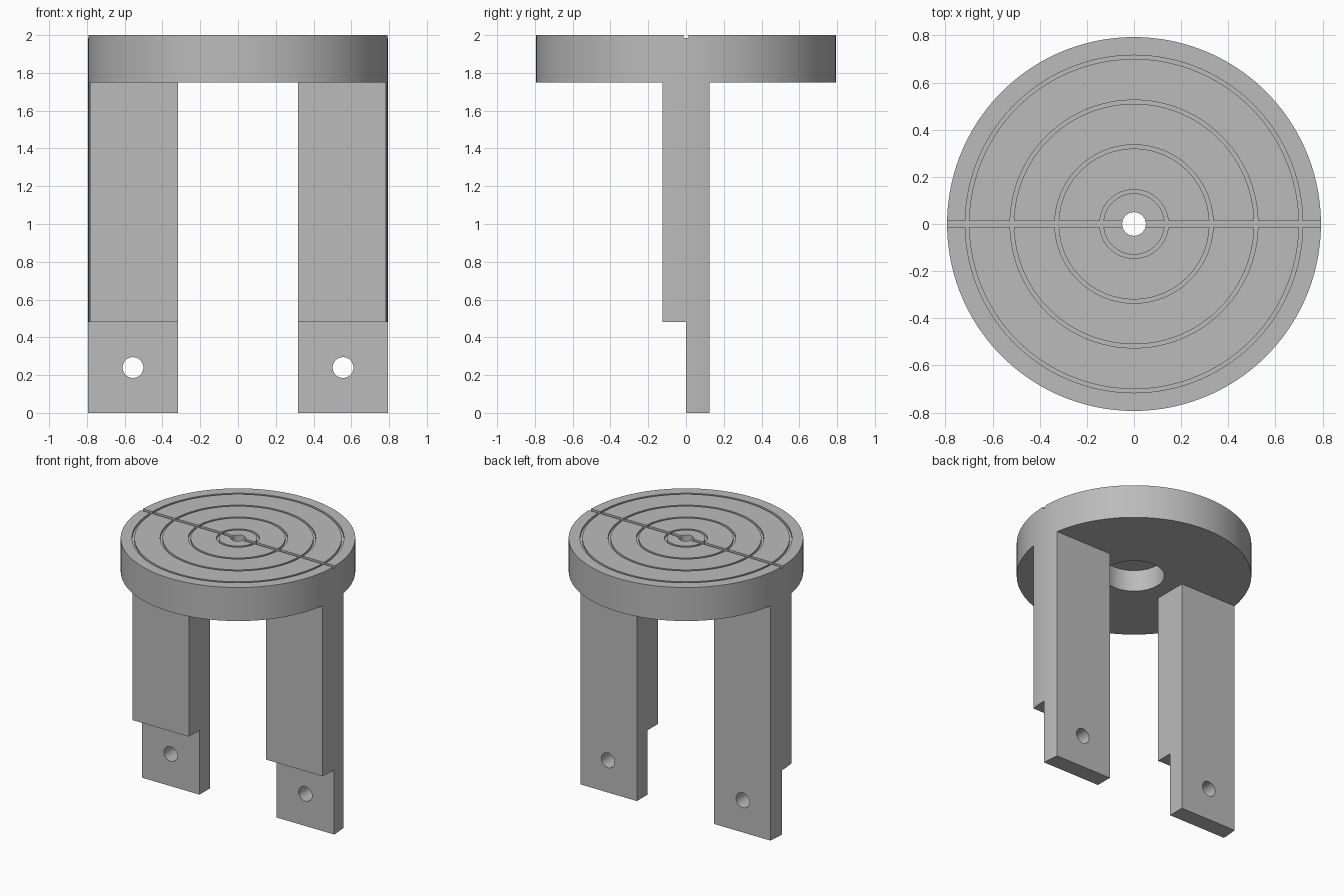
import bpy, bmesh, math
from mathutils import Matrix, Vector

if "Cube" in bpy.data.objects:
    bpy.data.objects.remove(bpy.data.objects["Cube"], do_unlink=True)

RADIUS = 0.793
TOP, UNDERSIDE = 2.0, 1.75
GROOVE_DEPTH = 0.015
SEGMENTS = 160

grey = bpy.data.materials.new("plain grey")
grey.use_nodes = True
grey.diffuse_color = (0.5, 0.5, 0.5, 1)
grey.node_tree.nodes["Principled BSDF"].inputs["Base Color"].default_value = (0.5, 0.5, 0.5, 1)


def add_object(name, bm):
    bmesh.ops.recalc_face_normals(bm, faces=bm.faces)
    mesh = bpy.data.meshes.new(name)
    bm.to_mesh(mesh)
    bm.free()
    mesh.materials.append(grey)
    obj = bpy.data.objects.new(name, mesh)
    bpy.context.collection.objects.link(obj)
    return obj


def lathe(name, profile):
    """Spin a closed (radius, height) outline around the z axis."""
    bm = bmesh.new()
    verts = [bm.verts.new((r, 0, z)) for r, z in profile]
    edges = [bm.edges.new((v, verts[(i + 1) % len(verts)])) for i, v in enumerate(verts)]
    bmesh.ops.spin(bm, geom=verts + edges, cent=(0, 0, 0), axis=(0, 0, 1),
                   angle=math.tau, steps=SEGMENTS, use_duplicate=False)
    bmesh.ops.remove_doubles(bm, verts=bm.verts, dist=1e-5)
    return add_object(name, bm)


def box(name, size, centre):
    bm = bmesh.new()
    bmesh.ops.create_cube(bm, size=1, matrix=Matrix.Translation(centre) @ Matrix.Diagonal((*size, 1)))
    return add_object(name, bm)


def cylinder(name, radius, depth, centre, axis="Z", segments=SEGMENTS):
    bm = bmesh.new()
    turn = Matrix.Rotation(math.pi / 2, 4, "X") if axis == "Y" else Matrix()
    bmesh.ops.create_cone(bm, cap_ends=True, segments=segments, radius1=radius, radius2=radius,
                          depth=depth, matrix=Matrix.Translation(centre) @ turn)
    return add_object(name, bm)


def combine(obj, cutter, operation):
    """Apply a boolean and discard the cutter."""
    mod = obj.modifiers.new(operation.title(), "BOOLEAN")
    mod.operation, mod.solver, mod.object = operation, "EXACT", cutter
    bpy.context.view_layer.objects.active = obj
    bpy.ops.object.modifier_apply(modifier=mod.name)
    bpy.data.objects.remove(cutter, do_unlink=True)


def smooth(obj):
    bpy.ops.object.select_all(action="DESELECT")
    obj.select_set(True)
    bpy.context.view_layer.objects.active = obj
    bpy.ops.object.shade_smooth_by_angle(angle=math.radians(30))


# Round plate: centre hole, recess underneath, ring grooves on top
bore, recess, recess_top = 0.05, 0.205, 1.91
outline = [(bore, recess_top), (bore, TOP)]
for inner in (0.13, 0.32, 0.51, 0.7):
    outer, floor = inner + 0.016, TOP - GROOVE_DEPTH
    outline += [(inner, TOP), (inner, floor), (outer, floor), (outer, TOP)]
outline += [(RADIUS, TOP), (RADIUS, UNDERSIDE), (recess, UNDERSIDE), (recess, recess_top)]
plate = lathe("round_plate", outline)

# Straight groove across the plate
combine(plate, box("groove_cutter", (2, 0.026, 0.04), (0, 0, TOP - GROOVE_DEPTH + 0.0195)), "DIFFERENCE")
smooth(plate)

# Legs: stepped side profile, rounded outside to the plate radius, with a pin hole
HALF = 0.125
step_profile = [(0, 0), (HALF, 0), (HALF, UNDERSIDE), (-HALF, UNDERSIDE), (-HALF, 0.48), (0, 0.48)]
for name, side in (("left_leg", 1), ("right_leg", -1)):
    bm = bmesh.new()
    face = bm.faces.new([bm.verts.new((side * 0.318, y, z)) for y, z in step_profile])
    extruded = bmesh.ops.extrude_face_region(bm, geom=[face])["geom"]
    bmesh.ops.translate(bm, vec=Vector((side * 0.6, 0, 0)),
                        verts=[v for v in extruded if isinstance(v, bmesh.types.BMVert)])
    leg = add_object(name, bm)
    combine(leg, cylinder("round_cutter", RADIUS, 4, (0, 0, 1)), "INTERSECT")
    combine(leg, cylinder("pin_cutter", 0.055, 1, (side * 0.556, 0, 0.24), "Y", 48), "DIFFERENCE")
    smooth(leg)
